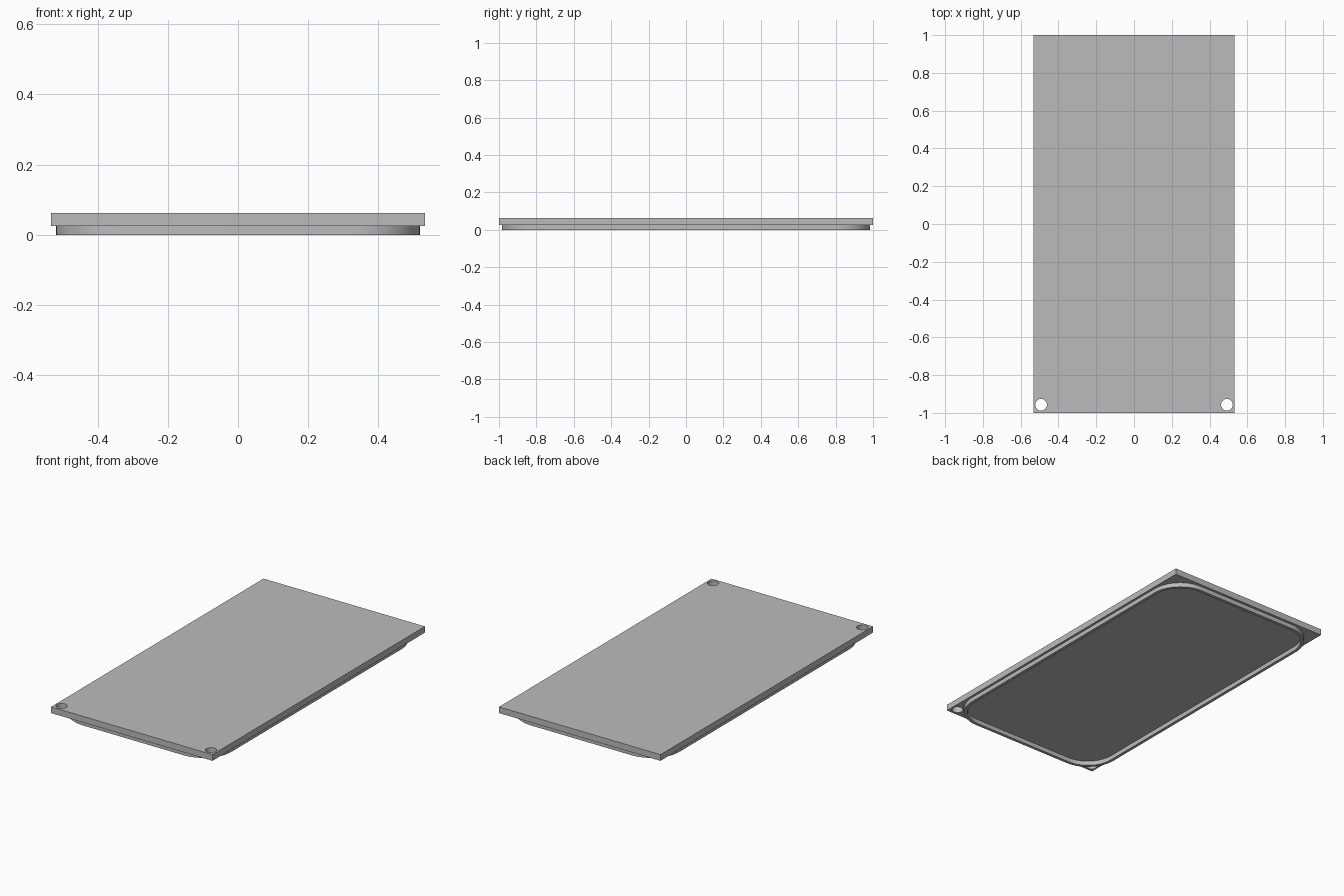
import bpy, bmesh
from math import pi, cos, sin, radians

cube = bpy.data.objects.get("Cube")
if cube:
    bpy.data.objects.remove(cube, do_unlink=True)

grey = bpy.data.materials.new("mid grey")
grey.use_nodes = True
colour = (0.5, 0.5, 0.5, 1)
grey.diffuse_color = colour
grey.node_tree.nodes["Principled BSDF"].inputs["Base Color"].default_value = colour


def circle(x, y, r, n=32):
    return [(x + r * cos(2 * pi * i / n), y + r * sin(2 * pi * i / n)) for i in range(n)]


def rounded_rect(hx, hy, r, n=14):
    points = []
    for k, (sx, sy) in enumerate([(1, 1), (-1, 1), (-1, -1), (1, -1)]):
        for i in range(n + 1):
            a = pi / 2 * (k + i / n)
            points.append((sx * (hx - r) + r * cos(a), sy * (hy - r) + r * sin(a)))
    return points


def extruded(name, outlines, z0, z1):
    """Filled flat outlines (inner ones become holes), extruded from z0 to z1."""
    curve = bpy.data.curves.new(name, "CURVE")
    curve.dimensions = "2D"
    curve.fill_mode = "BOTH"
    curve.extrude = (z1 - z0) / 2
    for points in outlines:
        spline = curve.splines.new("POLY")
        spline.points.add(len(points) - 1)
        for p, (x, y) in zip(spline.points, points):
            p.co = (x, y, (z0 + z1) / 2 * 0, 1)
        spline.use_cyclic_u = True
    obj = bpy.data.objects.new(name, curve)
    bpy.context.collection.objects.link(obj)
    bpy.ops.object.select_all(action="DESELECT")
    obj.select_set(True)
    bpy.context.view_layer.objects.active = obj
    bpy.ops.object.convert(target="MESH")
    obj = bpy.context.object
    obj.name = name
    mesh = obj.data
    bm = bmesh.new()
    bm.from_mesh(mesh)
    bmesh.ops.translate(bm, verts=bm.verts, vec=(0, 0, (z0 + z1) / 2))
    bmesh.ops.remove_doubles(bm, verts=bm.verts, dist=0.0001)
    bmesh.ops.dissolve_limit(bm, angle_limit=radians(0.5), verts=bm.verts, edges=bm.edges)
    bmesh.ops.recalc_face_normals(bm, faces=bm.faces)
    bm.to_mesh(mesh)
    bm.free()
    mesh.materials.clear()
    mesh.materials.append(grey)
    bpy.ops.object.shade_smooth_by_angle(angle=radians(30))
    return obj


# Flat plate with two screw holes at the front corners
hx, hy = 0.532, 1.0
plate = [(-hx, -hy), (hx, -hy), (hx, hy), (-hx, hy)]
holes = [circle(side * 0.492, -0.957, 0.031) for side in (-1, 1)]
extruded("cover_plate", [plate] + holes, 0.026, 0.063)

# Thin rounded lip on the underside
wall = 0.018
extruded("underside_lip", [rounded_rect(0.518, 0.985, 0.185),
                           rounded_rect(0.518 - wall, 0.985 - wall, 0.185 - wall)], 0, 0.026)
